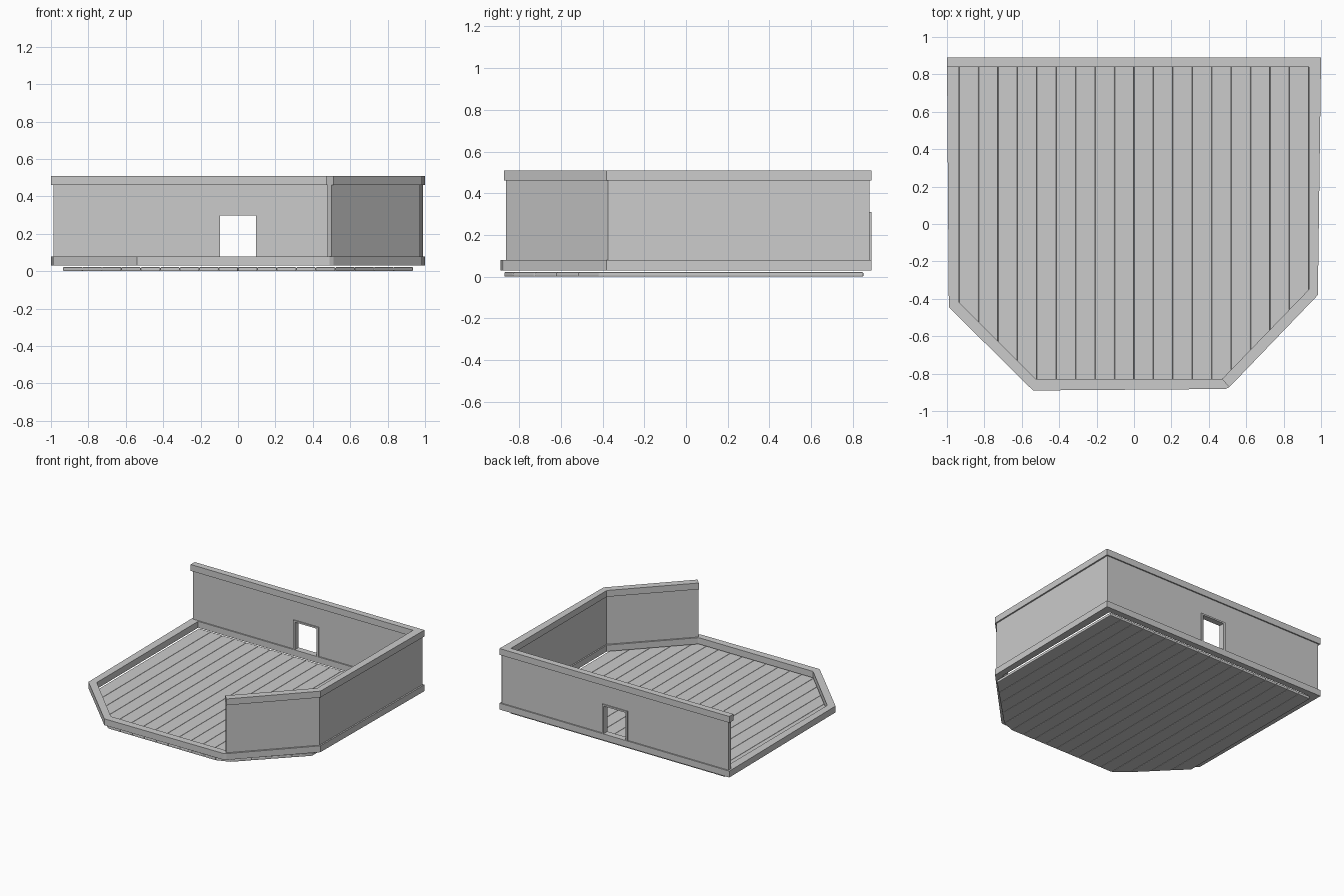
import bpy, bmesh

if "Cube" in bpy.data.objects:
    bpy.data.objects.remove(bpy.data.objects["Cube"])


def finish(name, bm):
    bmesh.ops.recalc_face_normals(bm, faces=bm.faces)
    me = bpy.data.meshes.new(name)
    bm.to_mesh(me)
    bm.free()
    ob = bpy.data.objects.new(name, me)
    bpy.context.collection.objects.link(ob)
    return ob


def band(name, outer, inner, z0, z1, closed=False):
    """Wall-like strip between matching outer and inner outlines."""
    bm = bmesh.new()
    rings = [[bm.verts.new((p[0], p[1], z)) for p, z in
              ((o, z0), (o, z1), (i, z1), (i, z0))] for o, i in zip(outer, inner)]
    n = len(rings)
    for k in range(n if closed else n - 1):
        a, b = rings[k], rings[(k + 1) % n]
        for j in range(4):
            m = (j + 1) % 4
            bm.faces.new((a[j], a[m], b[m], b[j]))
    if not closed:
        bm.faces.new(rings[0])
        bm.faces.new(rings[-1])
    return finish(name, bm)


def prism(name, pts, offset):
    """Extrude a planar outline by an offset vector."""
    bm = bmesh.new()
    f = bm.faces.new([bm.verts.new(p) for p in pts])
    r = bmesh.ops.extrude_face_region(bm, geom=[f])
    bmesh.ops.translate(bm, vec=offset,
                        verts=[v for v in r['geom'] if isinstance(v, bmesh.types.BMVert)])
    return finish(name, bm)


# Skirting board around the whole room
band("skirting",
     [(-1, .89), (1, .89), (.983, -.38), (.51, -.872), (.49, -.882), (-.54, -.89), (-.99, -.445)],
     [(-.935, .84), (.935, .84), (.935, -.35), (.475, -.825), (.465, -.83), (-.525, -.83), (-.935, -.42)],
     .03, .08, True)

# Top rail over the back, right and angled walls
band("top_rail",
     [(-1, .89), (1, .89), (.983, -.38), (.51, -.872)],
     [(-1, .84), (.935, .84), (.935, -.35), (.47, -.83)], .46, .51)

# Right wall and angled front-right wall
band("side_walls",
     [(.988, .88), (.972, -.375), (.5, -.862)],
     [(.948, .85), (.945, -.36), (.478, -.838)], .08, .46)


# Back wall with doorway, and the door frame
def arch(xo, z_top, xi, z_in, y):
    return [(x, y, z) for x, z in ((-xo, .08), (-xo, z_top), (xo, z_top), (xo, .08),
                                   (xi, .08), (xi, z_in), (-xi, z_in), (-xi, .08))]


prism("back_wall", arch(.986, .46, .105, .305, .85), (0, .03, 0))
prism("door_frame", arch(.11, .31, .095, .297, .842), (0, .046, 0))

# Floor planks running front to back, trimmed to the angled corners
COUNT, X0 = 18, -.935
W = -2 * X0 / COUNT


def front_edge(x):
    return max(-.87, -.45 - (x + .96), -.39 - (.96 - x))


for k in range(COUNT):
    a, b = X0 + k * W, X0 + (k + 1) * W
    plank = prism(f"floor_plank_{k + 1}",
                  [(a, front_edge(a), 0), (b, front_edge(b), 0), (b, .85, 0), (a, .85, 0)],
                  (0, 0, .022))
    bev = plank.modifiers.new("soft_edges", 'BEVEL')
    bev.width, bev.segments = .005, 2
